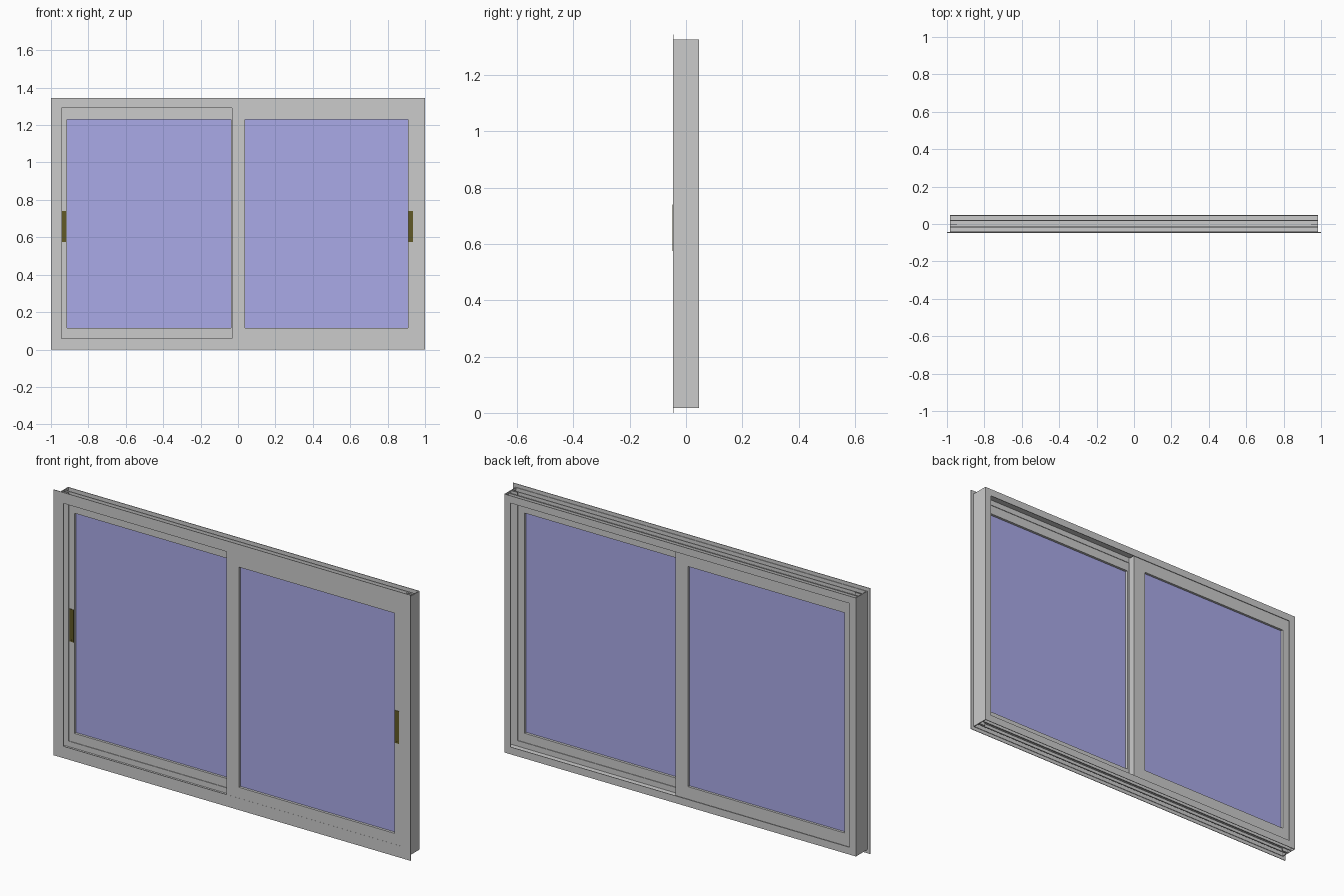
import bpy, bmesh

if "Cube" in bpy.data.objects:
    bpy.data.objects.remove(bpy.data.objects["Cube"])

H = 1.345          # overall height


def material(name, color):
    m = bpy.data.materials.new(name)
    m.diffuse_color = color
    m.use_nodes = True
    m.node_tree.nodes["Principled BSDF"].inputs["Base Color"].default_value = m.diffuse_color
    return m


GLASS = material("blue_glass", (0.40, 0.40, 0.80, 1))
BRONZE = material("dark_bronze", (0.12, 0.10, 0.02, 1))


def finish(name, bm, mat=None):
    bmesh.ops.recalc_face_normals(bm, faces=bm.faces)
    me = bpy.data.meshes.new(name)
    bm.to_mesh(me)
    bm.free()
    ob = bpy.data.objects.new(name, me)
    bpy.context.collection.objects.link(ob)
    if mat:
        me.materials.append(mat)
    return ob


def prism(name, pts_a, pts_b, mat=None):
    """Closed solid between two matching outlines."""
    bm = bmesh.new()
    a = [bm.verts.new(p) for p in pts_a]
    b = [bm.verts.new(p) for p in pts_b]
    bm.faces.new(a)
    bm.faces.new(b)
    n = len(a)
    for i in range(n):
        j = (i + 1) % n
        bm.faces.new((a[i], a[j], b[j], b[i]))
    return finish(name, bm, mat)


def corners(r, y):
    x0, x1, z0, z1 = r
    return [(x0, y, z0), (x1, y, z0), (x1, y, z1), (x0, y, z1)]


def slab(name, rect, y0, y1, mat=None):
    return prism(name, corners(rect, y0), corners(rect, y1), mat)


def ring(name, outer, inner, y0, y1, mat=None):
    """Rectangular frame with mitred corners; rects are x0, x1, z0, z1."""
    bm = bmesh.new()
    loops = [[bm.verts.new(p) for p in corners(r, y)]
             for r, y in ((outer, y0), (inner, y0), (inner, y1), (outer, y1))]
    for k in range(4):
        a, b = loops[k], loops[(k + 1) % 4]
        for i in range(4):
            j = (i + 1) % 4
            bm.faces.new((a[i], a[j], b[j], b[i]))
    return finish(name, bm, mat)


# thin front flange around the whole window
ring("front_flange", (-1, 1, 0, H), (-0.945, 0.945, 0.06, H - 0.055), -0.047, -0.044)

# sill and head: ribbed channel section (y, distance from outer edge)
track = [(-0.044, 0.018), (-0.044, 0.042), (-0.005, 0.042), (-0.005, 0.070),
         (-0.002, 0.070), (-0.002, 0.042), (0.044, 0.042), (0.044, 0.055),
         (0.047, 0.055), (0.047, 0.018), (0.044, 0.018), (0.044, 0.038),
         (0.021, 0.038), (0.021, 0.022), (0.016, 0.022), (0.016, 0.038),
         (-0.014, 0.038), (-0.014, 0.022), (-0.019, 0.022), (-0.019, 0.038),
         (-0.041, 0.038), (-0.041, 0.018)]
for name, z in (("sill_track", lambda d: d), ("head_track", lambda d: H - d)):
    prism(name, [(-0.981, y, z(d)) for y, d in track],
          [(0.981, y, z(d)) for y, d in track])

# side jambs: flat outside, lip and guide rib inside (y, x)
jamb = [(-0.044, 0.985), (0.047, 0.985), (0.047, 0.950), (0.044, 0.950),
        (0.044, 0.981), (-0.002, 0.981), (-0.002, 0.946), (-0.005, 0.946),
        (-0.005, 0.981), (-0.044, 0.981)]
for side, s in (("left", -1), ("right", 1)):
    prism(side + "_jamb", [(s * x, y, 0.018) for y, x in jamb],
          [(s * x, y, H - 0.018) for y, x in jamb])


# two sliding sashes, each with glass and a recessed pull
def sash(name, outer, inner, y0, y1, hx0, hx1):
    ring(name + "_sash", outer, inner, y0, y1)
    g, mid = 0.004, (y0 + y1) / 2
    slab(name + "_glass", (inner[0] - g, inner[1] + g, inner[2] - g, inner[3] + g),
         mid - 0.007, mid + 0.007, GLASS)
    t = 0.004
    ring(name + "_pull_rim", (hx0, hx1, 0.575, 0.74),
         (hx0 + t, hx1 - t, 0.575 + 2 * t, 0.74 - 2 * t), y0 - 0.002, y0 + 0.001, BRONZE)
    slab(name + "_pull_cup", (hx0 + t, hx1 - t, 0.583, 0.732),
         y0 - 0.0006, y0 + 0.001, BRONZE)


sash("front", (-0.032, 0.965, 0.048, H - 0.048), (0.037, 0.91, 0.115, 1.23),
     -0.0465, -0.007, 0.912, 0.935)
sash("back", (-0.965, 0.032, 0.048, H - 0.048), (-0.915, -0.037, 0.115, 1.23),
     0.0, 0.038, -0.942, -0.919)
